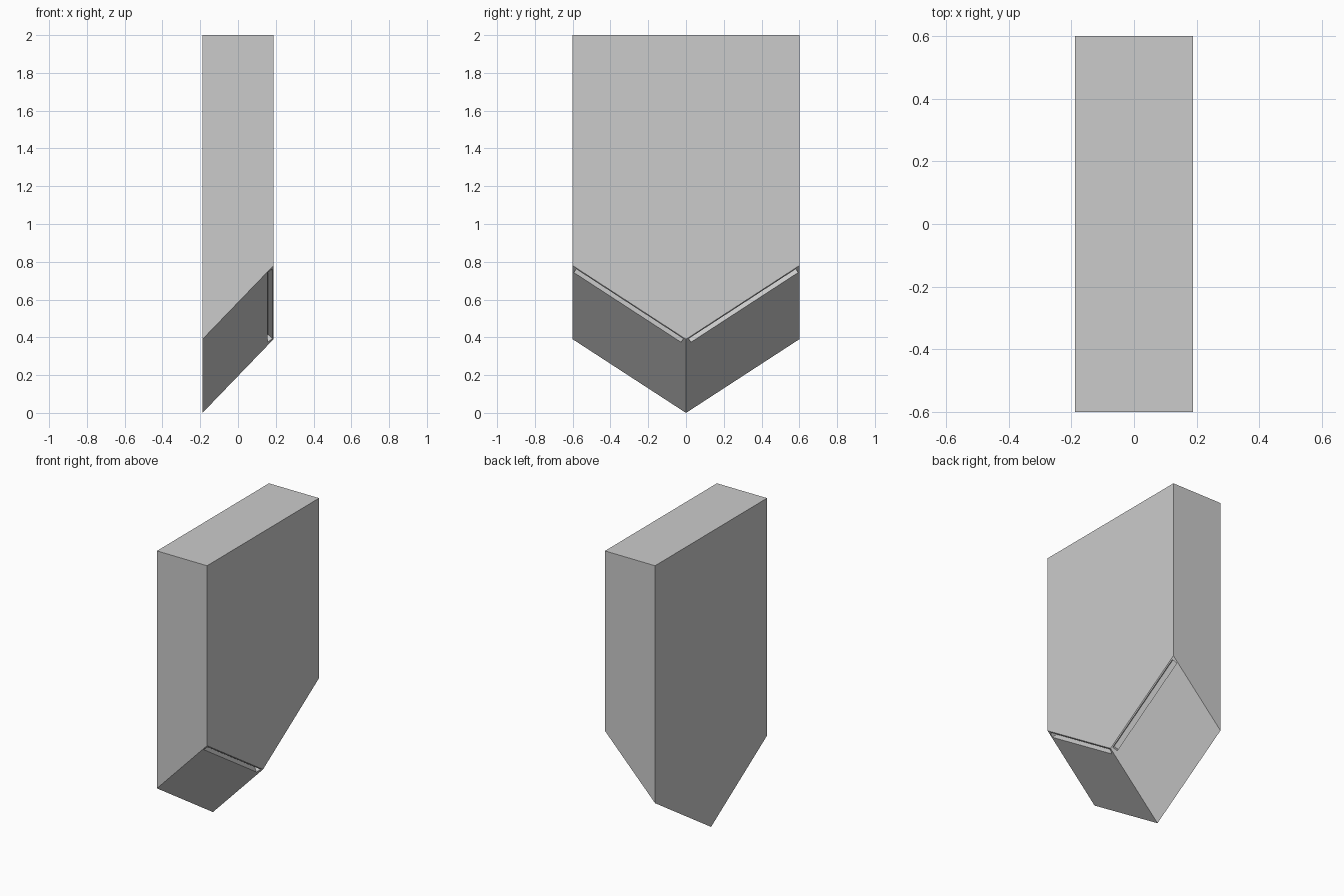
import bpy, bmesh
from mathutils import Vector, Matrix

if "Cube" in bpy.data.objects:
    bpy.data.objects.remove(bpy.data.objects["Cube"])

HX, HY, TOP, RISE = 0.188, 0.6, 2.0, 0.39


def link(name, bm):
    bmesh.ops.recalc_face_normals(bm, faces=bm.faces)
    mesh = bpy.data.meshes.new(name)
    bm.to_mesh(mesh)
    bm.free()
    obj = bpy.data.objects.new(name, mesh)
    bpy.context.collection.objects.link(obj)
    return obj


def under(x, y):
    # height of the slanted underside
    return RISE * (x + HX) / (2 * HX) + RISE * abs(y) / HY


# Block: pointed profile on each broad side, bridged together
bm = bmesh.new()
rings = []
for x in (-HX, HX):
    pts = [(-HY, TOP), (-HY, under(x, HY)), (0, under(x, 0)), (HY, under(x, HY)), (HY, TOP)]
    rings.append([bm.verts.new((x, y, z)) for y, z in pts])
for ring in rings:
    bm.faces.new(ring)
a, b = rings
for i in range(5):
    j = (i + 1) % 5
    bm.faces.new((a[i], a[j], b[j], b[i]))
block = link("pointed_block", bm)

# Narrow slots cut square into each underside slope near the raised edge
for side in (-1, 1):
    along = Vector((0, side * HY, RISE)).normalized()
    slope = Vector((2 * HX, 0, RISE))
    across = (slope - along * slope.dot(along)).normalized()
    normal = along.cross(across)
    cx, cy = 0.169, 0.304
    frame = Matrix((along, across, normal)).transposed().to_4x4()
    frame.translation = (cx, side * cy, under(cx, cy))
    bm = bmesh.new()
    bmesh.ops.create_cube(bm, size=1, matrix=frame @ Matrix.Diagonal((0.677, 0.034, 0.07, 1)))
    cutter = link("slot_cutter", bm)
    cutter.hide_render = True
    mod = block.modifiers.new("slot", "BOOLEAN")
    mod.operation, mod.solver, mod.object = "DIFFERENCE", "EXACT", cutter
    bpy.context.view_layer.objects.active = block
    bpy.ops.object.modifier_apply(modifier=mod.name)
    bpy.data.objects.remove(cutter)
